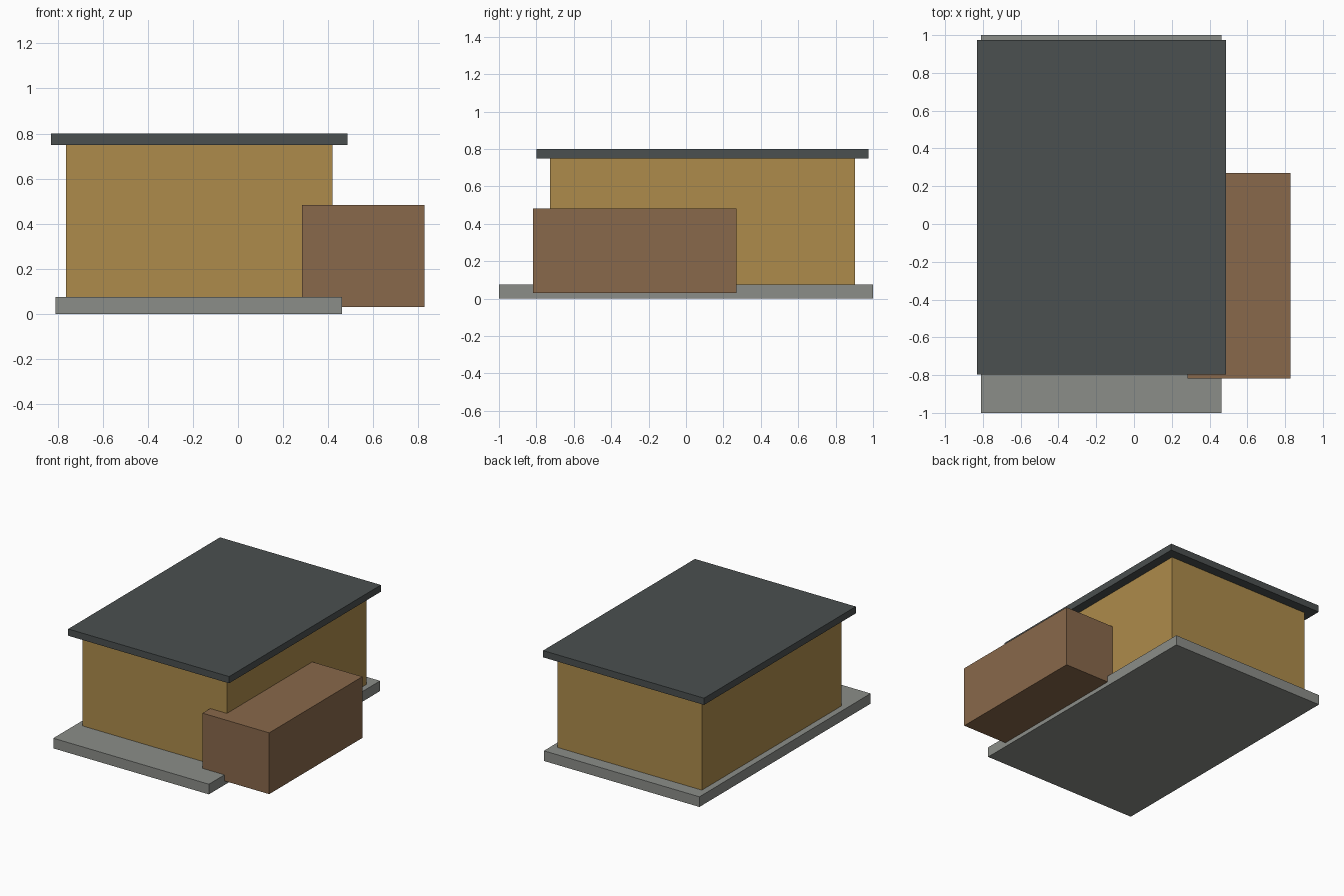
import bpy

if "Cube" in bpy.data.objects:
    bpy.data.objects.remove(bpy.data.objects["Cube"])


def material(name, rgb):
    mat = bpy.data.materials.new(name)
    mat.diffuse_color = (*rgb, 1.0)
    mat.use_nodes = True
    mat.node_tree.nodes["Principled BSDF"].inputs["Base Color"].default_value = mat.diffuse_color
    return mat


def box(name, low, high, mat):
    """Axis-aligned block between two opposite corners."""
    centre = [(a + b) / 2 for a, b in zip(low, high)]
    bpy.ops.mesh.primitive_cube_add(size=1, location=centre)
    obj = bpy.context.object
    obj.name = name
    obj.scale = [b - a for a, b in zip(low, high)]
    bpy.ops.object.transform_apply(location=False, rotation=False, scale=True)
    obj.data.materials.append(mat)
    return obj


concrete = material("concrete", (0.26, 0.27, 0.25))
ochre = material("ochre_wall", (0.42, 0.26, 0.07))
slate = material("slate_roof", (0.07, 0.08, 0.08))
brown = material("brown_wall", (0.25, 0.14, 0.07))

# Foundation slab, longer at the front as a porch
box("foundation", (-0.81, -1.0, 0.0), (0.462, 1.0, 0.075), concrete)
# Main house volume
box("main_walls", (-0.763, -0.728, 0.075), (0.419, 0.904, 0.75), ochre)
# Flat overhanging roof
box("roof", (-0.83, -0.798, 0.75), (0.486, 0.975, 0.80), slate)
# Lower side annex overlapping the right front corner
box("side_annex", (0.283, -0.818, 0.03), (0.828, 0.27, 0.483), brown)
